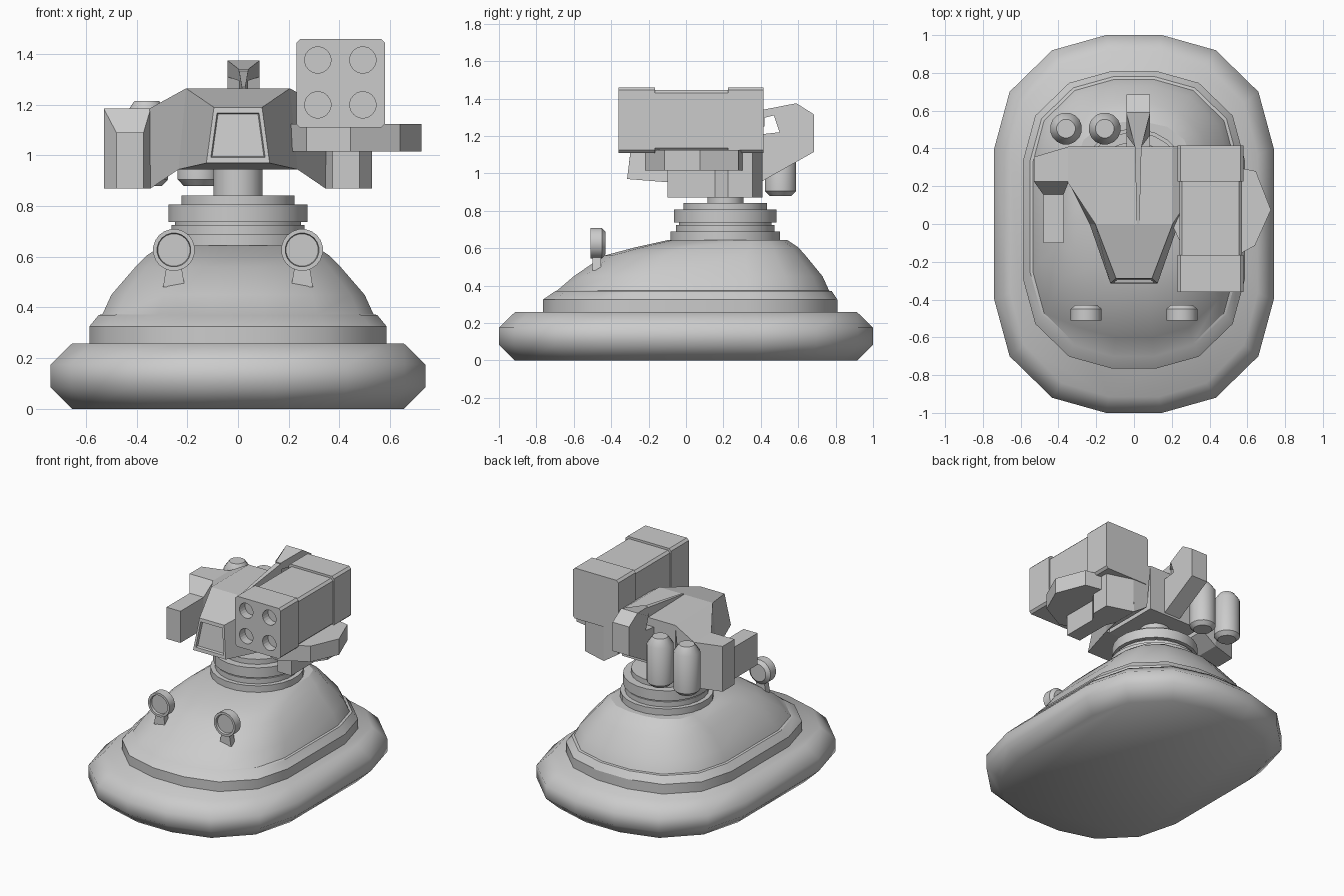
import bpy, bmesh, math
from mathutils import Matrix, Vector

cube = bpy.data.objects.get("Cube")
if cube:
    bpy.data.objects.remove(cube, do_unlink=True)

GREY = bpy.data.materials.new("plain grey")
GREY.use_nodes = True
COLOUR = (0.6, 0.6, 0.6, 1)
GREY.diffuse_color = COLOUR
GREY.node_tree.nodes["Principled BSDF"].inputs["Base Color"].default_value = COLOUR


def finish(name, bm, smooth=None):
    bmesh.ops.recalc_face_normals(bm, faces=bm.faces)
    mesh = bpy.data.meshes.new(name)
    bm.to_mesh(mesh)
    bm.free()
    mesh.materials.append(GREY)
    ob = bpy.data.objects.new(name, mesh)
    bpy.context.collection.objects.link(ob)
    if smooth:
        bpy.ops.object.select_all(action="DESELECT")
        ob.select_set(True)
        bpy.context.view_layer.objects.active = ob
        bpy.ops.object.shade_smooth_by_angle(angle=math.radians(smooth))
    return ob


def loft(name, rings, smooth=None, closed=False):
    """Skin equal-length rings of points; cap the ends or join them up."""
    bm = bmesh.new()
    loops = [[bm.verts.new(p) for p in ring] for ring in rings]
    n = len(loops[0])
    pairs = list(zip(loops, loops[1:]))
    if closed:
        pairs.append((loops[-1], loops[0]))
    else:
        bm.faces.new(loops[0])
        bm.faces.new(loops[-1])
    for a, b in pairs:
        for i in range(n):
            j = (i + 1) % n
            bm.faces.new((a[i], a[j], b[j], b[i]))
    return finish(name, bm, smooth)


def turned(name, profile, x, y, sides=16, smooth=35, z=0, forward=False):
    """Revolve (radius, height) pairs about z, or about -y when forward."""
    spin = Matrix.Rotation(math.pi / 2, 4, "X") if forward else Matrix()
    place = Matrix.Translation((x, y, z)) @ spin
    rings = [[place @ Vector((r * math.cos(a), r * math.sin(a), h))
              for a in (math.tau * (i + 0.5) / sides for i in range(sides))]
             for r, h in profile]
    return loft(name, rings, smooth)


def box(name, x0, x1, y0, y1, z0, z1, bevel=0):
    bm = bmesh.new()
    bmesh.ops.create_cube(bm, size=1)
    for v in bm.verts:
        v.co = ((x0 + x1) / 2 + v.co.x * (x1 - x0), (y0 + y1) / 2 + v.co.y * (y1 - y0),
                (z0 + z1) / 2 + v.co.z * (z1 - z0))
    if bevel:
        long_edges = [e for e in bm.edges if abs(e.verts[0].co.y - e.verts[1].co.y) > 0.01]
        bmesh.ops.bevel(bm, geom=long_edges, offset=bevel, segments=1, affect="EDGES")
    return finish(name, bm)


def rect(xa, xb, za, zb, y):
    return [(xa, y, za), (xb, y, za), (xb, y, zb), (xa, y, zb)]


# Rounded-oval deck outline, scaled to each level of the craft
quarter = [(1, 0.4), (0.89, 0.7), (0.585, 0.92), (0.2, 1)]
half = quarter + [(-x, y) for x, y in reversed(quarter)]
outline = half + [(-x, -y) for x, y in half]


def level(z, hx, y0, y1):
    return [(x * hx, (y0 + y1) / 2 + y * (y1 - y0) / 2, z) for x, y in outline]


# Air cushion skirt
loft("skirt", [level(z, 0.74 - d, d - 1, 1 - d)
               for z, d in [(0, 0.085), (0.085, 0), (0.175, 0), (0.258, 0.085)]], 50)

# Hull: lower band, step and sloped dome
loft("hull", [level(*r) for r in [
    (0.25, 0.587, -0.765, 0.81), (0.325, 0.587, -0.765, 0.81),
    (0.37, 0.55, -0.70, 0.78), (0.373, 0.535, -0.69, 0.765),
    (0.45, 0.50, -0.60, 0.73), (0.56, 0.405, -0.44, 0.64),
    (0.605, 0.36, -0.27, 0.60), (0.645, 0.30, -0.09, 0.54)]], 32)

# Stepped turret ring and post
turned("turret_ring", [(0.295, 0.63), (0.295, 0.69), (0.265, 0.69), (0.265, 0.725),
                       (0.25, 0.725), (0.25, 0.737), (0.277, 0.737), (0.277, 0.807),
                       (0.225, 0.807), (0.225, 0.842)], 0, 0.21, 24)
turned("turret_post", [(0.098, 0.83), (0.098, 1.0)], 0, 0.21)

# Headlights on brackets
for side, label in ((-1, "right"), (1, "left")):
    x = side * 0.253
    turned(label + "_headlight", [(0.06, 0), (0.083, 0.02), (0.083, 0.08),
                                  (0.067, 0.08), (0.064, 0.065)],
           x, -0.43, 20, 35, 0.627, True)
    loft(label + "_headlight_bracket", [
        [(x + sx * w, y, z) for sx, y in ((-1, -0.50), (1, -0.50), (1, -0.455), (-1, -0.455))]
        for z, w in ((0.48, 0.043), (0.56, 0.03))])

# Turret core
box("turret_core", -0.205, 0.205, 0, 0.41, 0.945, 1.265)

# Nose with a recessed front window
def nose_ring(y0, y1, w0, w1, z0, z1):
    return [(-w0, y0, z0), (w0, y0, z0), (w1, y1, z1), (-w1, y1, z1)]


loft("turret_nose", [nose_ring(0, 0, 0.235, 0.205, 0.945, 1.265),
                     nose_ring(-0.315, -0.288, 0.125, 0.095, 0.97, 1.19),
                     nose_ring(-0.312, -0.291, 0.107, 0.083, 0.993, 1.167),
                     nose_ring(-0.295, -0.274, 0.102, 0.079, 0.997, 1.163)])

# Shoulders sloping out to the side arms
for s, label in ((-1, "right"), (1, "left")):
    loft(label + "_shoulder", [
        [(s * xb, y0, z0), (s * xb, 0.41, z0), (s * xt, 0.41, z1), (s * xt, y0, z1)]
        for xb, xt, y0, z0, z1 in ((0.235, 0.205, 0, 0.945, 1.265),
                                   (0.345, 0.35, 0.22, 0.87, 1.185))])
    back = rect(s * 0.345, s * 0.53, 0.87, 1.185, 0.41)
    back = [(x, 0.355 if abs(x) > 0.5 else y, z) for x, y, z in back]
    loft(label + "_arm", [back, rect(s * 0.345, s * 0.53, 0.87, 1.185, 0.225),
                          rect(s * 0.373, s * 0.48, 0.87, 1.09, 0.155),
                          rect(s * 0.373, s * 0.48, 0.87, 1.09, -0.1)])

# Thin ridge along the turret top
loft("top_ridge", [[(0.022 - w, y, 1.25), (0.022 + w, y, 1.25),
                    (0.022 + w, y, z), (0.022 - w, y, z)]
                   for y, w, z in ((0, 0.007, 1.27), (0.42, 0.018, 1.335))])

# Hooked rear fin, narrowing where it meets the ridge
hook = [(0.41, 1.34), (0.59, 1.375), (0.685, 1.315), (0.685, 1.115), (0.41, 0.96),
        (0.41, 1.21), (0.50, 1.22), (0.47, 1.31), (0.41, 1.295)]
loft("rear_fin", [[(0.022 + s * (0.018 if y < 0.45 and z > 1.25 else 0.063), y, z)
                   for y, z in hook] for s in (-1, 1)])

# Rear tanks
for x, label in ((-0.36, "outer"), (-0.155, "inner")):
    turned(label + "_tank", [(0.06, 0.88), (0.085, 0.905), (0.085, 1.165), (0.05, 1.215)],
           x, 0.505, 16, 35)

# Launcher pylon
plate = [(0.725, 0.075), (0.64, -0.115), (0.445, -0.22), (0.27, -0.15),
         (0.19, 0.02), (0.27, 0.23), (0.445, 0.32), (0.645, 0.28)]
loft("launcher_pylon", [[(x, y, z) for x, y in plate] for z in (1.015, 1.125)])

# Launcher body with end caps
box("launcher_middle", 0.24, 0.572, -0.2, 0.25, 1.12, 1.445, 0.015)
box("launcher_rear_cap", 0.23, 0.58, 0.225, 0.415, 1.11, 1.46, 0.015)
front_cap = box("launcher_front_cap", 0.23, 0.58, -0.36, -0.165, 1.11, 1.46, 0.015)

# Four missile tubes bored into the front cap
for x in (0.315, 0.493):
    for z in (1.2, 1.377):
        bore = turned("tube_cutter", [(0.052, 0), (0.052, 0.1)], x, -0.3, 20, None, z, True)
        bore.hide_render = True
        bore.hide_set(True)
        cut = front_cap.modifiers.new("tube", "BOOLEAN")
        cut.operation = "DIFFERENCE"
        cut.solver = "EXACT"
        cut.object = bore
